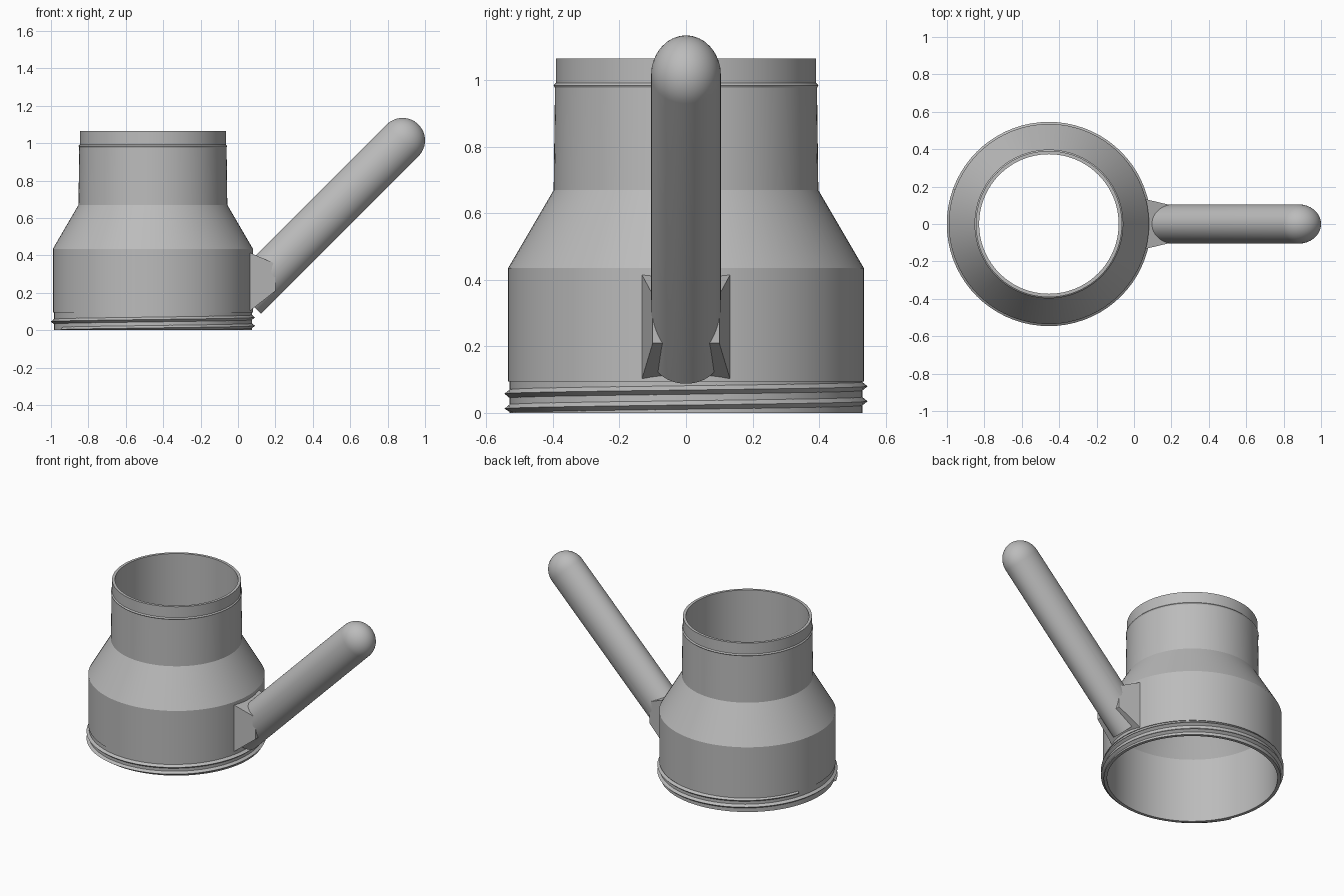
import bpy, bmesh, math
from mathutils import Vector, Matrix

cube = bpy.data.objects.get("Cube")
if cube:
    bpy.data.objects.remove(cube, do_unlink=True)

grey = bpy.data.materials.new("plain grey")
grey.use_nodes = True
COLOUR = (0.5, 0.5, 0.5, 1)
grey.diffuse_color = COLOUR
grey.node_tree.nodes["Principled BSDF"].inputs["Base Color"].default_value = COLOUR

CX = -0.455     # axis of the body
SEG = 96


def finish(name, bm, angle=25):
    bmesh.ops.recalc_face_normals(bm, faces=bm.faces)
    mesh = bpy.data.meshes.new(name)
    bm.to_mesh(mesh)
    bm.free()
    obj = bpy.data.objects.new(name, mesh)
    obj.data.materials.append(grey)
    bpy.context.collection.objects.link(obj)
    bpy.ops.object.select_all(action='DESELECT')
    obj.select_set(True)
    bpy.context.view_layer.objects.active = obj
    bpy.ops.object.shade_smooth_by_angle(angle=math.radians(angle))
    return obj


def bridge(bm, a, b, closed=True):
    n = len(a)
    for i in range(n if closed else n - 1):
        j = (i + 1) % n
        bm.faces.new((a[i], a[j], b[j], b[i]))


# Hollow body: closed outer and inner profile turned round the axis
profile = [(0.53, 0), (0.53, 0.095), (0.535, 0.095), (0.535, 0.435),
           (0.398, 0.67), (0.394, 0.978), (0.398, 0.985), (0.391, 0.992),
           (0.391, 1.065), (0.373, 1.065), (0.373, 0.66), (0.51, 0.425), (0.51, 0)]
bm = bmesh.new()
rings = []
for r, z in profile:
    rings.append([bm.verts.new((CX + r * math.cos(2 * math.pi * i / SEG),
                                r * math.sin(2 * math.pi * i / SEG), z))
                  for i in range(SEG)])
for k, ring in enumerate(rings):
    bridge(bm, ring, rings[(k + 1) % len(rings)])
finish("body", bm)

# Screw thread: triangular ridge swept along a helix at the foot
bm = bmesh.new()
sections = []
for deg in range(-155, 521, 5):
    a = math.radians(deg)
    z = 0.035 + 0.045 * (deg - 90) / 360
    sections.append([bm.verts.new((CX + r * math.cos(a), r * math.sin(a), max(0, z + dz)))
                     for r, dz in ((0.525, -0.017), (0.546, 0), (0.525, 0.017))])
for s, t in zip(sections, sections[1:]):
    bridge(bm, s, t)
bm.faces.new(sections[0])
bm.faces.new(sections[-1])
finish("screw_thread", bm)

# Handle: oval bar leaning at 45 degrees with a rounded end
bm = bmesh.new()
start, end = Vector((0.0375, 0, 0.1725)), Vector((0.88, 0, 1.015))
length = (end - start).length
outline = [(1, 0)] + [(math.cos(t * math.pi / 24), math.sin(t * math.pi / 24)) for t in range(12)]
rings = []
for k, (r, h) in enumerate(outline):
    along = 0 if k == 0 else length + 0.12 * h
    rings.append([bm.verts.new((0.12 * r * math.cos(2 * math.pi * i / 48),
                                0.105 * r * math.sin(2 * math.pi * i / 48), along))
                  for i in range(48)])
for a, b in zip(rings, rings[1:]):
    bridge(bm, a, b)
bm.faces.new(rings[0])
tip = bm.verts.new((0, 0, length + 0.12))
for i in range(48):
    bm.faces.new((rings[-1][i], rings[-1][(i + 1) % 48], tip))
bm.transform(Matrix.Translation(start) @ Matrix.Rotation(math.radians(45), 4, 'Y'))
# trim the foot of the bar inside the body wall
cut = bmesh.ops.bisect_plane(bm, geom=bm.verts[:] + bm.edges[:] + bm.faces[:],
                             plane_co=(0.058, 0, 0), plane_no=(-1, 0, 0), clear_outer=True)
bmesh.ops.holes_fill(bm, edges=[e for e in bm.edges if e.is_boundary])
finish("handle", bm)

# Handle mount: tapered block between the body wall and the bar
bm = bmesh.new()
near, far = [[bm.verts.new((x, sy * w, z)) for sy, z in ((-1, lo), (1, lo), (1, hi), (-1, hi))]
             for x, w, lo, hi in ((0.056, 0.134, 0.097, 0.418), (0.2, 0.1, 0.21, 0.355))]
bridge(bm, near, far)
bm.faces.new(near)
bm.faces.new(far)
finish("handle_mount", bm)
